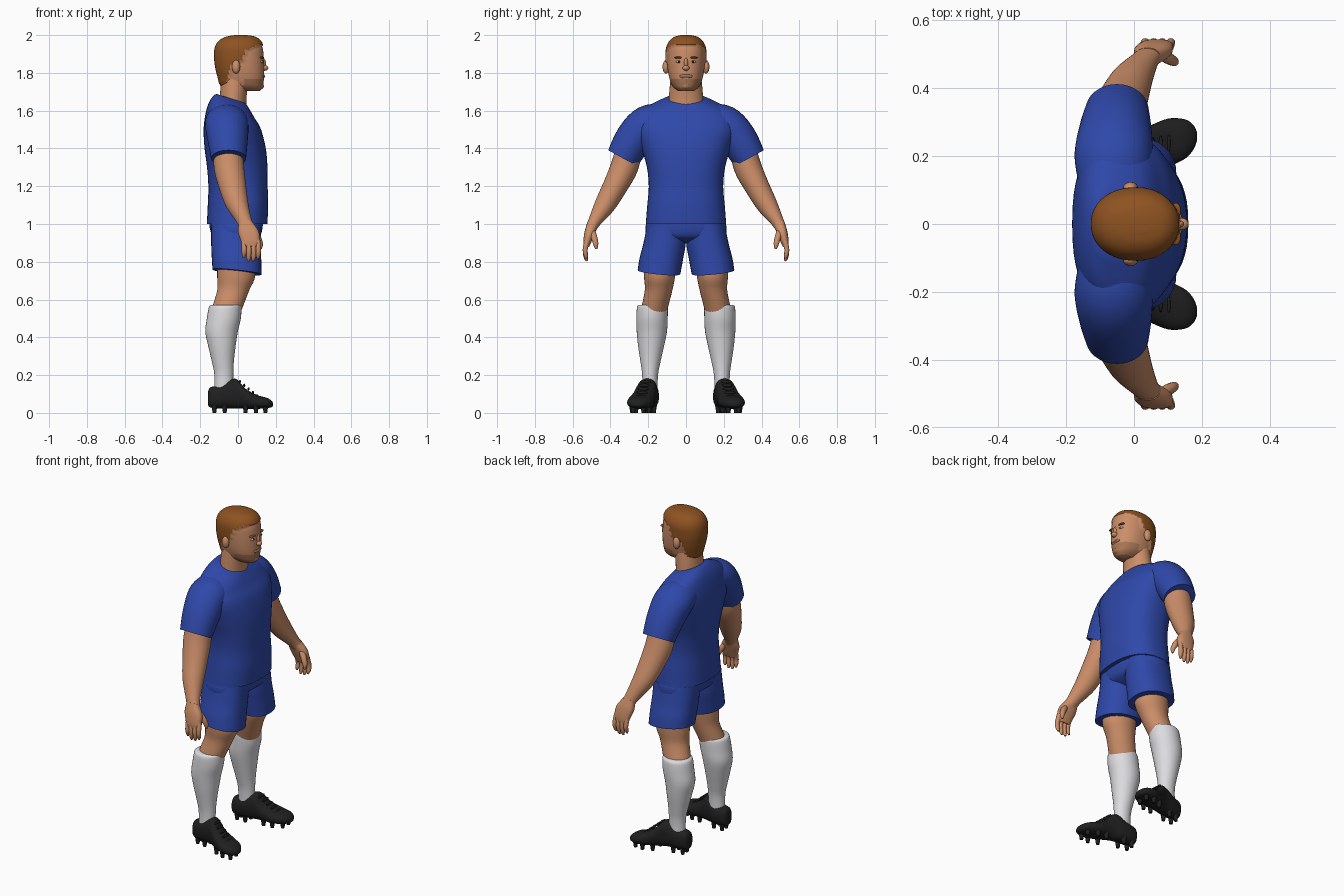
import bpy, bmesh, math
from mathutils import Vector

old = bpy.data.objects.get("Cube")
if old:
    bpy.data.objects.remove(old)


def material(name, rgb):
    m = bpy.data.materials.new(name)
    m.use_nodes = True
    m.diffuse_color = (*rgb, 1)
    m.node_tree.nodes["Principled BSDF"].inputs["Base Color"].default_value = (*rgb, 1)
    return m


SKIN = material("skin", (.60, .27, .14))
STUBBLE = material("stubble", (.40, .18, .09))
HAIR = material("ginger hair", (.27, .085, .015))
BLUE = material("blue cloth", (.028, .065, .40))
WHITE = material("white", (.72, .72, .75))
BLACK = material("black leather", (.014, .014, .014))
parts = []


def finish(name, bm, mats):
    bmesh.ops.recalc_face_normals(bm, faces=bm.faces)
    mesh = bpy.data.meshes.new(name)
    bm.to_mesh(mesh)
    bm.free()
    ob = bpy.data.objects.new(name, mesh)
    bpy.context.collection.objects.link(ob)
    for m in mats:
        mesh.materials.append(m)
    parts.append(ob)
    return ob


def spline(rows, steps):
    """Smooth curve through the rows, all columns at once."""
    out = []
    for i in range(len(rows) - 1):
        p0, p1 = rows[max(i - 1, 0)], rows[i]
        p2, p3 = rows[i + 1], rows[min(i + 2, len(rows) - 1)]
        for k in range(steps):
            t = k / steps
            out.append([b + t / 2 * (c - a + t * (2*a - 5*b + 4*c - d + t * (3*(b - c) + d - a)))
                        for a, b, c, d in zip(p0, p1, p2, p3)])
    return out + [list(rows[-1])]


def loft(name, rows, mats, side=1, axis=None, u=(1, 0, 0), power=2, n=32, steps=5,
         warp=None, paint=None):
    """Skin superellipse rings; each row is x, y, z, radius along u, radius across."""
    rows, u, bm, rings = spline(rows, steps), Vector(u), bmesh.new(), []
    for i, r in enumerate(rows):
        ahead, behind = rows[min(i + 1, len(rows) - 1)], rows[max(i - 1, 0)]
        t = Vector(axis) if axis else Vector(ahead[:3]) - Vector(behind[:3])
        v = t.cross(u).normalized()
        ring = []
        for k in range(n):
            a = 2 * math.pi * k / n
            c, s = math.cos(a), math.sin(a)
            p = (Vector(r[:3]) + u * r[3] * math.copysign(abs(c) ** (2 / power), c)
                 + v * r[4] * math.copysign(abs(s) ** (2 / power), s))
            if warp:
                warp(p)
            p.y *= side
            ring.append(bm.verts.new(p))
        rings.append(ring)
    for a, b in zip(rings, rings[1:]):
        for k in range(n):
            bm.faces.new((a[k], a[(k + 1) % n], b[(k + 1) % n], b[k]))
    bm.faces.new(rings[0])
    bm.faces.new(rings[-1])
    if paint:
        bmesh.ops.recalc_face_normals(bm, faces=bm.faces)
        bm.normal_update()
        paint(bm)
    return finish(name, bm, mats)


def blob(name, centre, radii, mat, n=16):
    bm = bmesh.new()
    bmesh.ops.create_uvsphere(bm, u_segments=n, v_segments=n // 2 + 2, radius=1)
    bmesh.ops.scale(bm, vec=radii, verts=bm.verts)
    bmesh.ops.translate(bm, vec=centre, verts=bm.verts)
    return finish(name, bm, [mat])


UP = (0, 0, 1)

# Shirt body, with the collar lower at the throat than at the nape
def collar(p):
    k = min(max((p.z - 1.5) / .16, 0), 1)
    p.z -= .32 * (p.x + .04) * k * k

loft("shirt_body", [(-.005, 0, 1.0, .16, .213), (0, 0, 1.1, .16, .205), (0, 0, 1.2, .157, .197),
     (-.004, 0, 1.3, .16, .207), (-.015, 0, 1.4, .162, .235), (-.03, 0, 1.5, .152, .265),
     (-.043, 0, 1.57, .13, .25), (-.045, 0, 1.62, .11, .2), (-.04, 0, 1.655, .088, .125),
     (-.035, 0, 1.665, .075, .095)], [BLUE], axis=UP, power=2.4, n=48, warp=collar)

# Shorts
loft("shorts_waist", [(-.01, 0, 1.03, .14, .2), (-.01, 0, .98, .14, .215),
     (-.008, 0, .93, .12, .2), (-.008, 0, .9, .06, .1)], [BLUE], axis=UP, power=2.4)

# Neck
loft("neck", [(-.03, 0, 1.58, .075, .095), (-.025, 0, 1.68, .071, .09), (-.012, 0, 1.79, .075, .08)],
     [SKIN], axis=UP)

# Head, with raised hair above the hairline and stubble along the jaw
HAIRLINE = [(-.2, 1.70), (-.065, 1.725), (-.035, 1.85), (.015, 1.865), (.04, 1.92), (.1, 1.945), (.2, 1.945)]

def hair_height(x):
    for (x0, z0), (x1, z1) in zip(HAIRLINE, HAIRLINE[1:]):
        if x <= x1:
            return z0 + (z1 - z0) * (x - x0) / (x1 - x0)

def paint_head(bm):
    hairy = set()
    for f in bm.faces:
        c = f.calc_center_median()
        if c.z > hair_height(c.x):
            f.material_index = 1
            hairy.update(f.verts)
        elif c.x > .03 and c.z < 1.765 + .25 * max(0, .1 - abs(c.x - .06) - abs(c.y)):
            f.material_index = 2
    for v, normal in [(v, v.normal.copy()) for v in hairy]:
        v.co += normal * .007

loft("head", [(.055, 0, 1.703, .06, .04), (.035, 0, 1.72, .095, .062), (.022, 0, 1.74, .112, .077),
     (.018, 0, 1.78, .12, .09), (.012, 0, 1.83, .126, .098), (.008, 0, 1.88, .128, .101),
     (.007, 0, 1.93, .124, .099), (.01, 0, 1.965, .107, .083), (.015, 0, 1.985, .075, .057),
     (.015, 0, 1.993, .03, .025)], [SKIN, HAIR, STUBBLE], axis=UP, power=2.15, n=64, steps=7,
     paint=paint_head)
blob("nose_bridge", (.133, 0, 1.85), (.015, .011, .03), SKIN)
blob("nose_tip", (.14, 0, 1.826), (.021, .018, .015), SKIN)
blob("lips", (.134, 0, 1.782), (.008, .036, .011), STUBBLE)
blob("teeth", (.136, 0, 1.783), (.0085, .025, .004), WHITE)
blob("chin", (.112, 0, 1.73), (.025, .03, .02), STUBBLE)

for side, label in ((1, "left_"), (-1, "right_")):
    # Face details
    blob(label + "eye", (.122, .037 * side, 1.859), (.012, .016, .007), WHITE)
    blob(label + "pupil", (.130, .037 * side, 1.859), (.005, .006, .006), BLACK)
    blob(label + "eyebrow", (.124, .039 * side, 1.881), (.014, .023, .006), HAIR)
    blob(label + "ear", (-.01, .106 * side, 1.832), (.022, .018, .036), SKIN)

    # Sleeve and bare arm
    loft(label + "sleeve", [(-.06, .1, 1.555, .1, .08), (-.06, .2, 1.53, .115, .1),
         (-.055, .275, 1.45, .107, .1), (-.05, .335, 1.348, .093, .088)], [BLUE], side)
    loft(label + "arm", [(-.05, .3, 1.4, .075, .07), (-.048, .327, 1.3, .08, .073),
         (-.03, .375, 1.2, .073, .065), (-.005, .43, 1.1, .061, .055), (.03, .48, 1.02, .043, .036),
         (.05, .5, .98, .042, .028)], [SKIN], side)

    # Hand with fingers and thumb
    loft(label + "palm", [(.04, .49, 1.01, .036, .03), (.055, .508, .96, .055, .028),
         (.065, .522, .91, .05, .022), (.066, .528, .88, .042, .015)], [SKIN], side, power=2.5, n=20)
    for i in range(4):
        x, drop = .03 + .025 * i, (.82, .803, .803, .815)[i]
        loft(f"{label}finger_{i + 1}", [(x, .522, .915, .013, .015), (x + .003, .534, .865, .0135, .013),
             (x + .002, .53, drop + .02, .012, .011), (x, .525, drop, .005, .005)],
             [SKIN], side, n=12, steps=3)
    loft(label + "thumb", [(.07, .505, .975, .02, .018), (.1, .488, .935, .02, .017),
         (.118, .478, .895, .014, .014), (.12, .475, .868, .006, .006)], [SKIN], side, n=12, steps=3)

    # Leg of the shorts, hem a little lower in front and at the inner thigh
    def hem(p):
        if p.z < .85:
            p.z += (.85 - p.z) * (.9 * (p.y - .14) - p.x)
    loft(label + "shorts_leg", [(-.01, .105, 1.0, .132, .1), (-.01, .113, .9, .132, .112),
         (-.008, .13, .82, .131, .115), (-.005, .143, .745, .13, .113)], [BLUE], side, axis=UP,
         power=2.3, warp=hem)

    # Bare knee, then sock with a turned cuff
    loft(label + "knee", [(-.01, .135, .82, .1, .09), (-.01, .14, .72, .1, .082),
         (-.025, .145, .65, .085, .073), (-.055, .165, .56, .08, .07), (-.07, .175, .5, .07, .065)],
         [SKIN], side, axis=UP)
    loft(label + "sock", [(-.065, .177, .572, .077, .07), (-.068, .178, .56, .086, .081),
         (-.075, .18, .5, .09, .083), (-.087, .181, .43, .086, .08), (-.085, .185, .35, .072, .068),
         (-.08, .188, .27, .058, .053), (-.075, .19, .2, .05, .042), (-.075, .192, .1, .05, .04)],
         [WHITE], side, axis=UP)

    # Boot, laces and studs
    loft(label + "boot", [(-.16, .19, .075, .018, .03), (-.147, .19, .082, .038, .053),
         (-.1, .192, .085, .049, .061), (-.04, .2, .1, .052, .076), (-.005, .21, .1, .053, .077),
         (.04, .225, .075, .061, .053), (.1, .24, .058, .07, .037), (.15, .25, .053, .058, .028),
         (.175, .255, .048, .036, .019), (.185, .257, .045, .014, .009)],
         [BLACK], side, axis=(1, 0, 0), u=(0, 1, 0), power=2.4)
    for i in range(5):
        blob(f"{label}lace_{i + 1}", (.01 + .023 * i, (.214 + .006 * i) * side, .165 - .019 * i),
             (.006, .03, .009), BLACK, n=10)
    studs = [(-.125, .17), (-.125, .21), (-.07, .17), (-.07, .222),
             (.04, .19), (.04, .265), (.095, .195), (.095, .285), (.145, .225), (.145, .28)]
    bm = bmesh.new()
    for x, y in studs:
        made = bmesh.ops.create_cone(bm, cap_ends=True, segments=10, radius1=.01, radius2=.016, depth=.04)
        bmesh.ops.translate(bm, vec=(x, y * side, .02), verts=made["verts"])
    finish(label + "studs", bm, [BLACK])

# Smooth shading with crisp hems
bpy.ops.object.select_all(action="DESELECT")
for ob in parts:
    ob.select_set(True)
bpy.context.view_layer.objects.active = parts[0]
bpy.ops.object.shade_smooth_by_angle(angle=math.radians(50))
